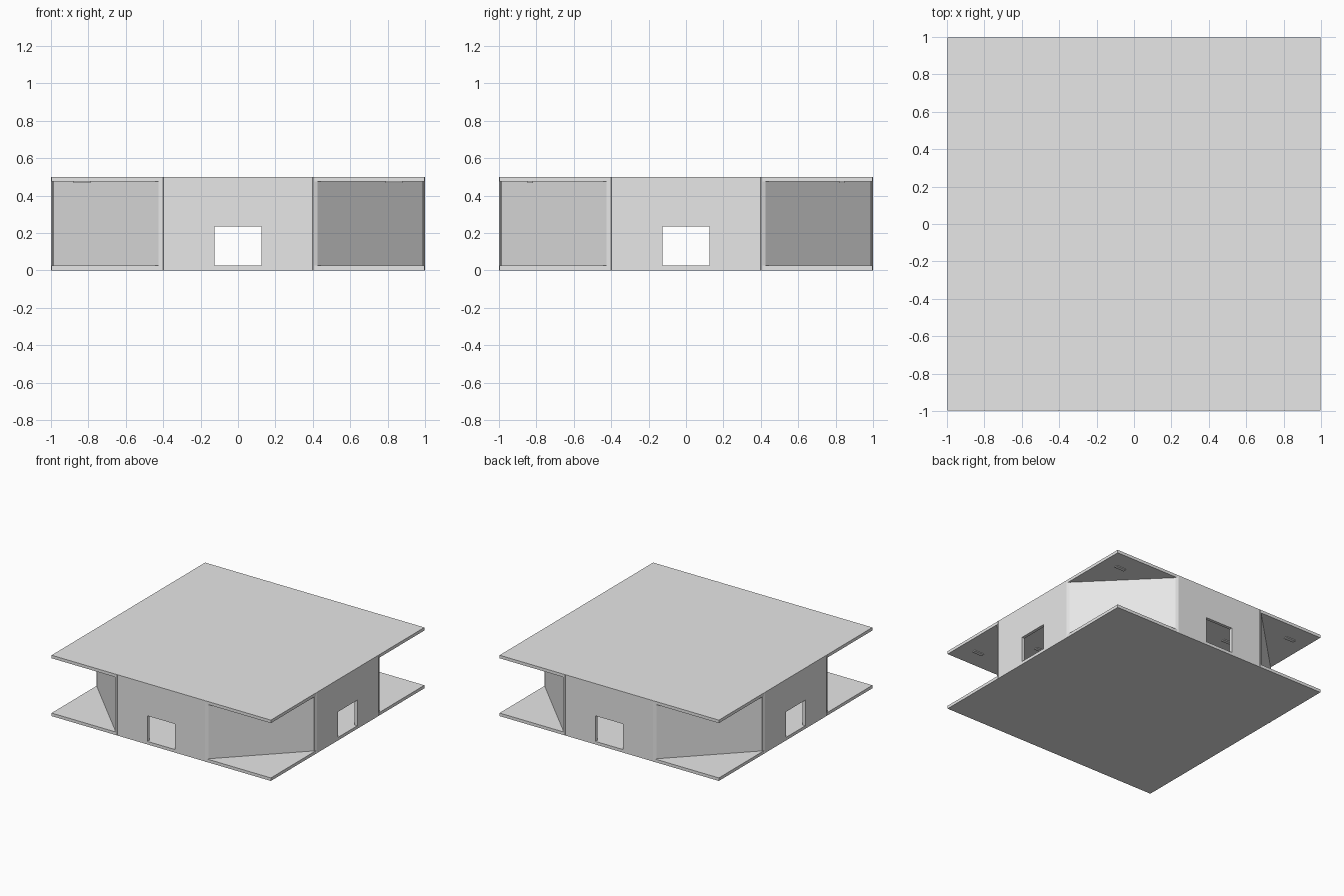
import bpy, bmesh, math
from mathutils import Matrix, Vector

if "Cube" in bpy.data.objects:
    bpy.data.objects.remove(bpy.data.objects["Cube"])

H, T = 0.5, 0.025            # total height, slab / wall thickness
APO = 0.984                  # distance from centre to wall middle
HALF = APO * math.tan(math.pi / 8)   # half length of one octagon side
EDGE = APO + T / 2           # half width of the slabs

mat = bpy.data.materials.new("light_grey")
mat.diffuse_color = (0.8, 0.8, 0.8, 1)
mat.use_nodes = True
mat.node_tree.nodes["Principled BSDF"].inputs["Base Color"].default_value = mat.diffuse_color


def finish(bm, name):
    bmesh.ops.recalc_face_normals(bm, faces=bm.faces)
    me = bpy.data.meshes.new(name)
    bm.to_mesh(me)
    bm.free()
    me.materials.append(mat)
    ob = bpy.data.objects.new(name, me)
    bpy.context.collection.objects.link(ob)
    return ob


def box(name, loc, size, angle=0.0):
    bm = bmesh.new()
    bmesh.ops.create_cube(bm, size=1, matrix=Matrix.Diagonal((*size, 1)))
    ob = finish(bm, name)
    ob.location = loc
    ob.rotation_euler.z = angle
    return ob


def wall(name, profile, angle):
    """Upright outline in x/z, extruded to wall thickness and turned into place."""
    bm = bmesh.new()
    face = bm.faces.new([bm.verts.new((x, -EDGE, z)) for x, z in profile])
    ext = bmesh.ops.extrude_face_region(bm, geom=[face])
    verts = [v for v in ext["geom"] if isinstance(v, bmesh.types.BMVert)]
    bmesh.ops.translate(bm, verts=verts, vec=Vector((0, T, 0)))
    finish(bm, name).rotation_euler.z = angle


# Floor and roof slabs
box("floor_slab", (0, 0, T / 2), (2 * EDGE, 2 * EDGE, T))
box("roof_slab", (0, 0, H - T / 2), (2 * EDGE, 2 * EDGE, T))

# Eight walls: openings on the straight sides, plain on the diagonals
lo, hi, w, top = T, H - T, 0.125, 0.235
plain = [(-HALF, lo), (HALF, lo), (HALF, hi), (-HALF, hi)]
opened = [(-HALF, lo), (-w, lo), (-w, top), (w, top), (w, lo),
          (HALF, lo), (HALF, hi), (-HALF, hi)]
for i in range(8):
    if i % 2 == 0:
        wall(f"opening_wall_{i}", opened, i * math.pi / 4)
    else:
        wall(f"diagonal_wall_{i}", plain, i * math.pi / 4)

# Square posts at the octagon corners, facing outward
radius = math.hypot(APO, HALF)
for i in range(8):
    a = math.pi / 8 + i * math.pi / 4
    box(f"corner_post_{i}", (radius * math.cos(a), radius * math.sin(a), H / 2),
        (T, T, H), a)

# Grid of slim ceiling lights
for i in range(6):
    for j in range(6):
        box(f"ceiling_light_{i}_{j}",
            (-5 / 6 + i / 3, -5 / 6 + j / 3, H - T - 0.003), (0.09, 0.03, 0.008))
